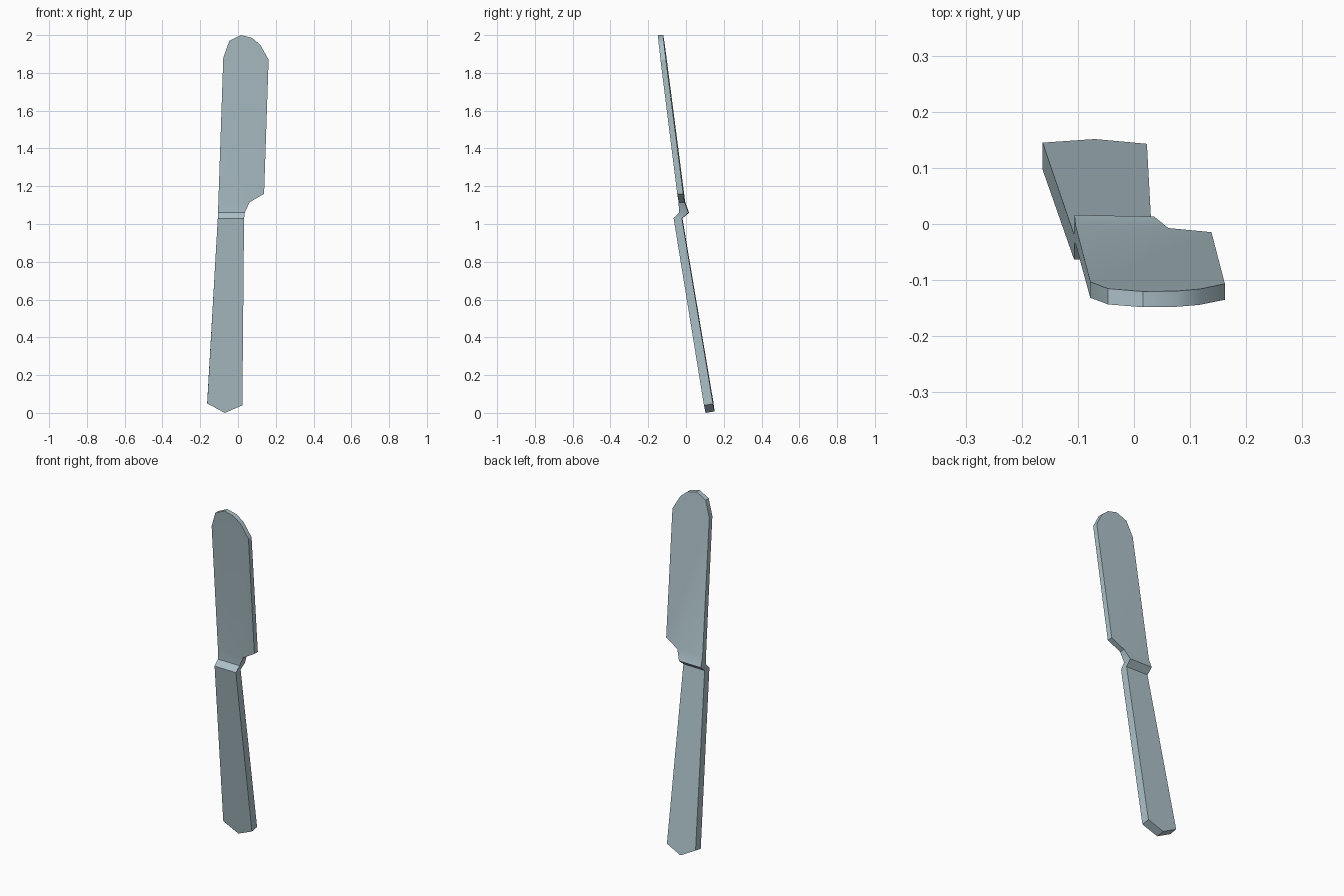
import bpy
import bmesh

cube = bpy.data.objects.get("Cube")
if cube:
    bpy.data.objects.remove(cube, do_unlink=True)

# One steel material
steel = bpy.data.materials.new("pale blue steel")
steel.use_nodes = True
colour = (0.42, 0.54, 0.585, 1)
steel.diffuse_color = colour
steel.node_tree.nodes["Principled BSDF"].inputs["Base Color"].default_value = colour

# Side profile: height, front depth, back depth
PROFILE = [(0.0, 0.102, 0.150), (1.03, -0.065, -0.021), (1.06, -0.036, 0.014),
           (1.115, -0.038, -0.006), (2.0, -0.148, -0.120)]

# Outline (x, z), anticlockwise seen from the front
OUTLINE = [
    (-0.104, 1.115), (-0.106, 1.06), (-0.107, 1.03),                    # neck, left
    (-0.163, 0.05), (-0.07, 0.0), (0.023, 0.04),                        # handle end
    (0.032, 1.03), (0.036, 1.06), (0.061, 1.115),                       # neck, right
    (0.138, 1.16), (0.162, 1.87), (0.117, 1.95), (0.075, 1.985),        # cutting edge
    (0.016, 2.0), (-0.046, 1.97), (-0.078, 1.88),                       # rounded tip
]
# Flat regions of the outline: handle, step, neck, blade
REGIONS = [(2, 3, 4, 5, 6), (1, 2, 6, 7), (0, 1, 7, 8),
           (0, 8, 9, 10, 11, 12, 13, 14, 15)]


def depth(z, side):
    """Depth of the front (1) or back (2) surface at a height."""
    for a, b in zip(PROFILE, PROFILE[1:]):
        if z <= b[0]:
            t = (z - a[0]) / (b[0] - a[0])
            return a[side] + t * (b[side] - a[side])
    return PROFILE[-1][side]


bm = bmesh.new()


def surface(side):
    verts = []
    for x, z in OUTLINE:
        y = depth(z, side) - 0.02 * x              # slight twist
        lift = 0.008 if side == 2 and z < 0.1 else 0   # square-cut handle end
        verts.append(bm.verts.new((x, y, z + lift)))
    for region in REGIONS:
        bm.faces.new([verts[i] for i in region])
    return verts


front, back = surface(1), surface(2)
# Rim joining front and back
n = len(OUTLINE)
for i in range(n):
    j = (i + 1) % n
    bm.faces.new((front[i], front[j], back[j], back[i]))
bmesh.ops.recalc_face_normals(bm, faces=bm.faces)

mesh = bpy.data.meshes.new("table_knife")
bm.to_mesh(mesh)
bm.free()
mesh.materials.append(steel)
knife = bpy.data.objects.new("table_knife", mesh)
bpy.context.collection.objects.link(knife)

# Smooth the tip's rim, keep real edges sharp
bpy.ops.object.select_all(action='DESELECT')
knife.select_set(True)
bpy.context.view_layer.objects.active = knife
bpy.ops.object.shade_smooth_by_angle(angle=0.52)
